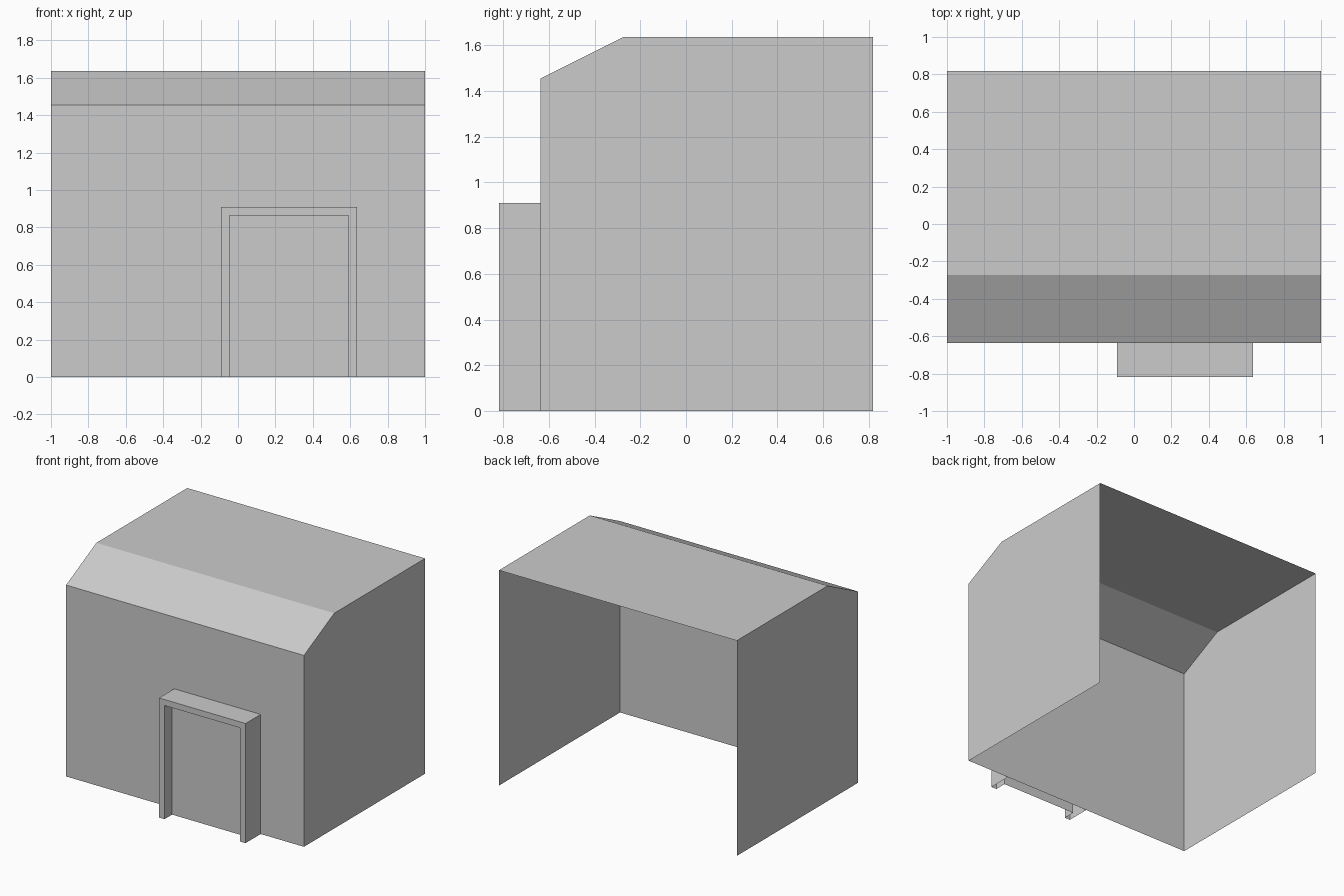
import bpy

if "Cube" in bpy.data.objects:
    bpy.data.objects.remove(bpy.data.objects["Cube"])

U = 2 / 11  # the whole model sits on an 11-unit module


def add_mesh(name, verts, faces):
    mesh = bpy.data.meshes.new(name)
    mesh.from_pydata([tuple(c * U for c in v) for v in verts], [], faces)
    mesh.update()
    obj = bpy.data.objects.new(name, mesh)
    bpy.context.collection.objects.link(obj)
    return obj


def strip(n):
    """Quads joining two consecutive rows of n points."""
    return [(i, i + 1, n + i + 1, n + i) for i in range(n - 1)]


# Front wall, sloped eave and flat roof: one (y, z) profile swept along x
profile = [(-3.5, 0), (-3.5, 8), (-1.5, 9), (4.5, 9)]
rows = [(x, y, z) for x in (5.5, -5.5) for y, z in profile]
add_mesh("front_wall_and_roof", rows, strip(4))

# Side walls (back and underside stay open)
outline = profile + [(4.5, 0)]
for name, x in (("left_wall", -5.5), ("right_wall", 5.5)):
    pts = outline if x < 0 else outline[::-1]
    # left wall is wound to face -x, right wall to face +x
    add_mesh(name, [(x, y, z) for y, z in pts], [tuple(range(5))])

# Door frame: arch outlines (x, z) swept from wall to front, then to the recess
outer = [(-0.5, 0), (-0.5, 5), (3.5, 5), (3.5, 0)]
inner = [(-0.25, 0), (-0.25, 4.75), (3.25, 4.75), (3.25, 0)]
loops = [(outer, -3.5), (outer, -4.5), (inner, -4.5), (inner, -4.0)]
verts = [(x, y, z) for loop, y in loops for x, z in loop]
faces = [tuple(4 * k + i for i in f) for k in range(3) for f in strip(4)]
add_mesh("door_frame", verts, faces)

# Door panel set back inside the frame
add_mesh("door_panel", [(x, -4.0, z) for x, z in inner], [(3, 2, 1, 0)])
